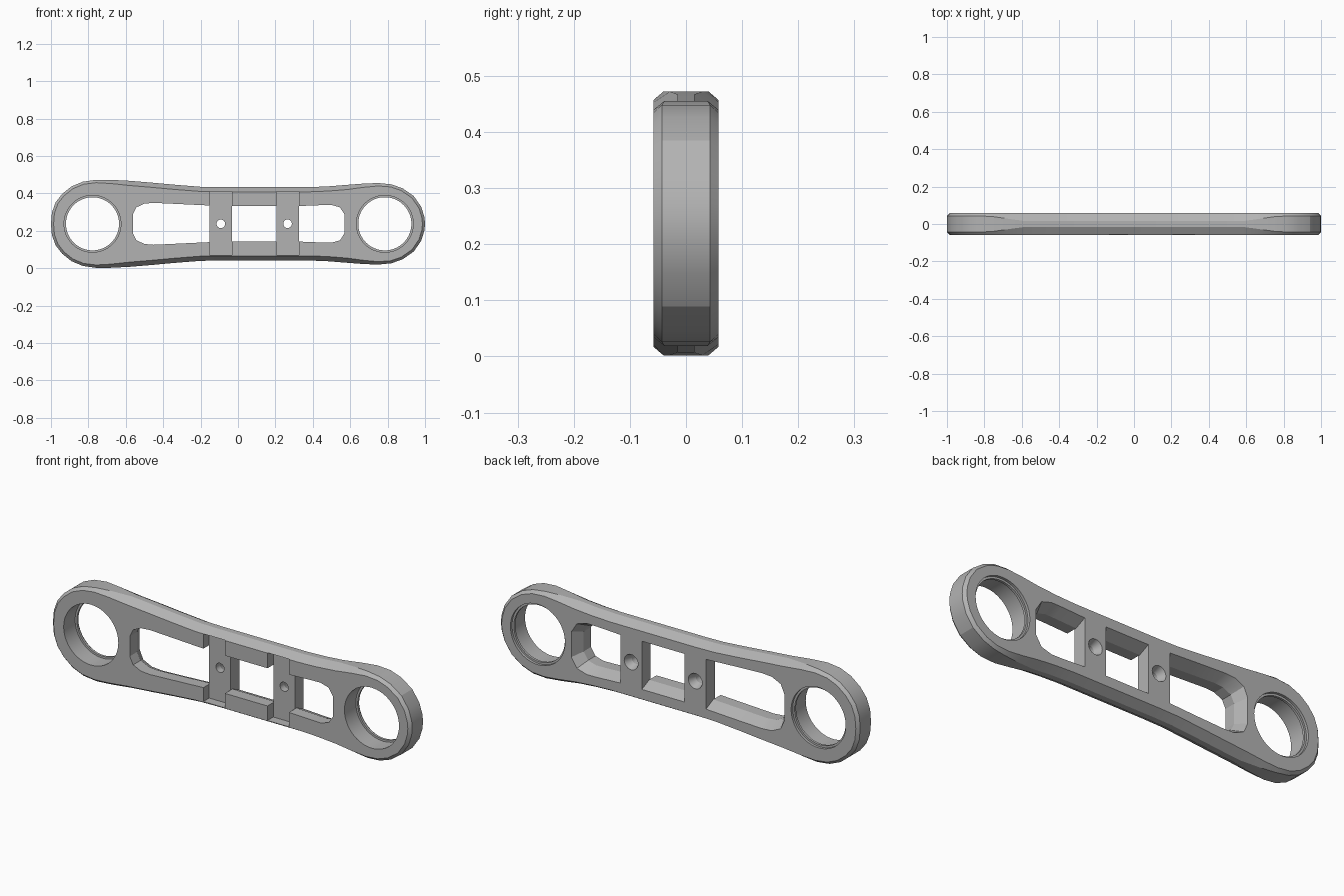
import bpy, bmesh, math
from mathutils import Vector

if "Cube" in bpy.data.objects:
    bpy.data.objects.remove(bpy.data.objects["Cube"])

MID = 0.237      # height of the long axis
HALF = 0.058     # half thickness

grey = bpy.data.materials.new("machined grey")
grey.use_nodes = True
colour = (0.45, 0.45, 0.45, 1)
grey.diffuse_color = colour
grey.node_tree.nodes["Principled BSDF"].inputs["Base Color"].default_value = colour


def loft(name, loops):
    """Skin closed rings of (x, y, z) points and cap both ends."""
    bm = bmesh.new()
    rings = [[bm.verts.new(p) for p in ring] for ring in loops]
    n = len(rings[0])
    for a, b in zip(rings, rings[1:]):
        for i in range(n):
            j = (i + 1) % n
            bm.faces.new((a[i], a[j], b[j], b[i]))
    bm.faces.new(rings[0])
    bm.faces.new(rings[-1])
    bmesh.ops.recalc_face_normals(bm, faces=bm.faces)
    mesh = bpy.data.meshes.new(name)
    bm.to_mesh(mesh)
    bm.free()
    obj = bpy.data.objects.new(name, mesh)
    bpy.context.collection.objects.link(obj)
    mesh.materials.append(grey)
    return obj


def mirrored(top):
    """Close an upper (x, height) outline with its lower reflection."""
    return top + [(x, -h) for x, h in reversed(top) if h > 0]


# Tapered arm with a wide chamfer at the waist and a fine one at the ends
outline = mirrored([
    (-1, 0), (-0.995, 0.06), (-0.975, 0.115), (-0.94, 0.16), (-0.89, 0.2),
    (-0.83, 0.225), (-0.76, 0.235), (-0.68, 0.235), (-0.58, 0.23),
    (-0.46, 0.22), (-0.34, 0.209), (-0.2, 0.198), (-0.1, 0.196), (0.38, 0.196),
    (0.48, 0.2), (0.58, 0.208), (0.67, 0.215), (0.75, 0.218), (0.82, 0.211),
    (0.88, 0.19), (0.94, 0.148), (0.98, 0.09), (0.997, 0.035), (1, 0)])
outline = [p for i, p in enumerate(outline) if p not in outline[:i]]


def inset_point(i, amount):
    px, pz = outline[i - 1]
    nx, nz = outline[(i + 1) % len(outline)]
    t = Vector((nx - px, nz - pz)).normalized()
    return outline[i][0] + t.y * amount, outline[i][1] - t.x * amount


face_ring, side_ring = [], []
for i, (x, h) in enumerate(outline):
    waist = min(1, max(0, (0.78 - abs(x)) / 0.2))
    ix, ih = inset_point(i, 0.014 + 0.011 * waist)
    face_ring.append((ix, HALF, ih + MID))
    side_ring.append((x, HALF - 0.015 - 0.028 * waist, h + MID))


def flipped(ring):
    return [(x, -y, z) for x, y, z in ring]


arm = loft("link_arm", [flipped(face_ring), flipped(side_ring), side_ring, face_ring])
cutters = []


def bore(name, x, steps, sides):
    """Turned hole along y from (y, radius) steps."""
    cutters.append(loft(name, [
        [(x + r * math.cos(math.tau * k / sides), y, MID + r * math.sin(math.tau * k / sides))
         for k in range(sides)] for y, r in steps]))


# Bearing bores with a retaining lip near the back
for side, x in (("right", -0.778), ("left", 0.785)):
    bore(side + "_bearing_cutter", x, [(-0.1, 0.152), (0.033, 0.152), (0.033, 0.142),
                                      (0.045, 0.142), (0.045, 0.152), (0.1, 0.152)], 64)

# Countersunk bolt holes and front grooves of the two cross bars
for side, x in (("right", -0.092), ("left", 0.265)):
    lo, hi = x - 0.06, x + 0.06
    rect = [(lo, -0.168), (hi, -0.168), (hi, 0.172), (lo, 0.172)]
    cutters.append(loft(side + "_groove_cutter",
                        [[(a, y, h + MID) for a, h in rect] for y in (-0.1, -0.012)]))
    bore(side + "_bolt_cutter", x, [(-0.1, 0.023), (0.02, 0.023), (0.062, 0.04), (0.1, 0.04)], 24)


# Lightening windows, straight at the front and flared toward the back
def window(name, top, flare_left, flare_right):
    ring = mirrored(top)
    x0, x1 = min(p[0] for p in ring), max(p[0] for p in ring)
    centre = (x0 + x1) / 2

    def at(y, grow):
        pts = []
        for x, h in ring:
            span = (x - centre) / (x1 - centre)
            end = flare_right if span > 0 else flare_left
            pts.append((x + grow * end * span, y, h + math.copysign(grow, h) * min(1, abs(h) / 0.1) + MID))
        return pts
    cutters.append(loft(name, [at(-0.1, 0), at(0.0, 0), at(0.059, 0.028), at(0.1, 0.028)]))


window("right_window_cutter", [(-0.562, 0.05), (-0.543, 0.088), (-0.5, 0.108), (-0.45, 0.112),
                               (-0.3, 0.105), (-0.152, 0.098)], 1, 0)
window("middle_window_cutter", [(-0.032, 0.095), (0.205, 0.095)], 0, 0)
window("left_window_cutter", [(0.325, 0.095), (0.45, 0.1), (0.5, 0.101), (0.545, 0.088),
                              (0.57, 0.05)], 0, 1)

# Cut everything, then drop the cutters
bpy.context.view_layer.objects.active = arm
for cutter in cutters:
    cutter.hide_render = True
    mod = arm.modifiers.new("cut", "BOOLEAN")
    mod.operation = "DIFFERENCE"
    mod.solver = "EXACT"
    mod.object = cutter
    bpy.ops.object.modifier_apply(modifier=mod.name)
    bpy.data.objects.remove(cutter)

bpy.ops.object.select_all(action="DESELECT")
arm.select_set(True)
bpy.ops.object.shade_smooth_by_angle(angle=math.radians(20))
